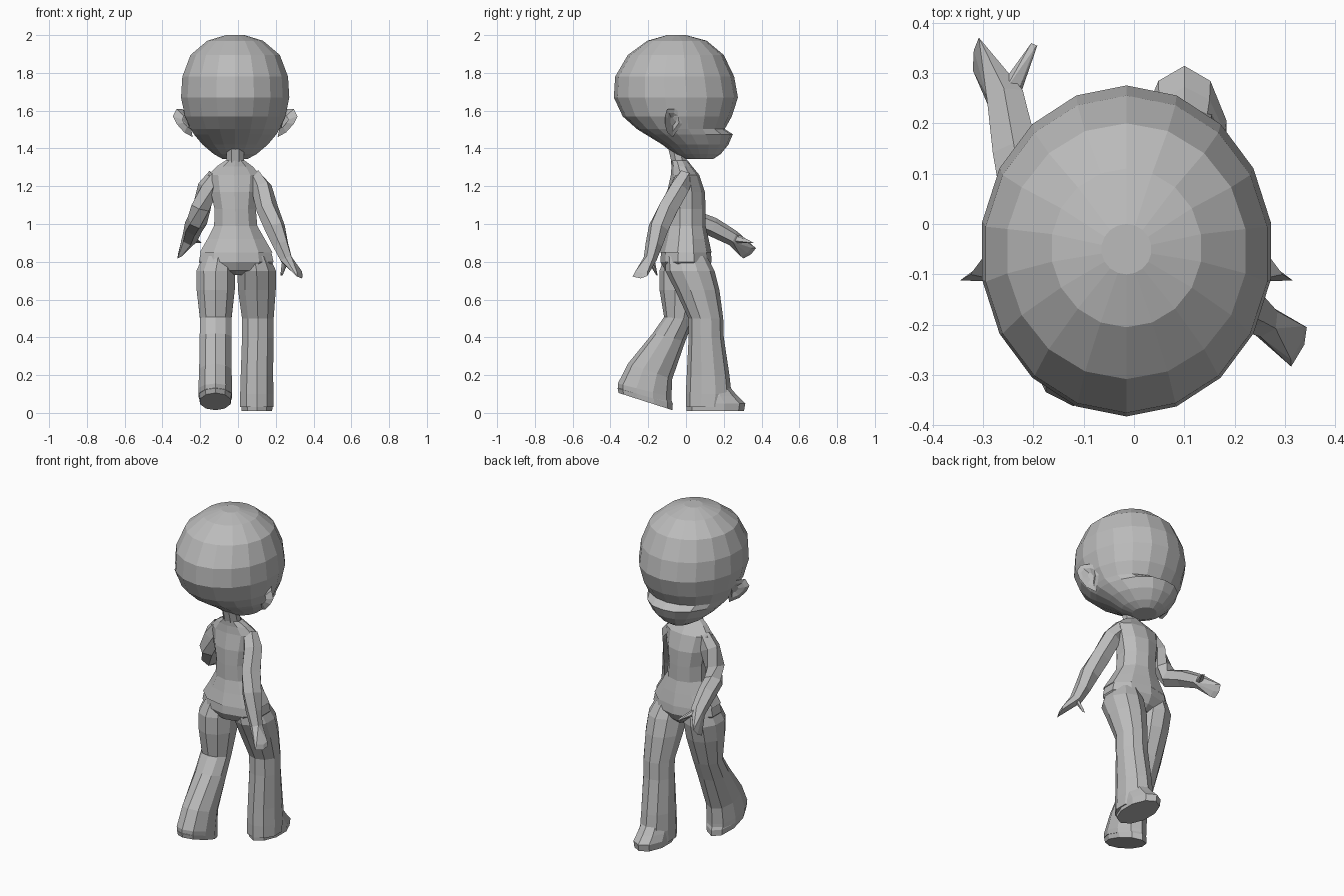
import bpy, bmesh, math
from mathutils import Vector

if "Cube" in bpy.data.objects:
    bpy.data.objects.remove(bpy.data.objects["Cube"])

grey = bpy.data.materials.new("plain grey")
grey.diffuse_color = (0.5, 0.5, 0.5, 1)
grey.use_nodes = True
grey.node_tree.nodes["Principled BSDF"].inputs["Base Color"].default_value = grey.diffuse_color


def finish(name, bm):
    bmesh.ops.recalc_face_normals(bm, faces=bm.faces)
    me = bpy.data.meshes.new(name)
    bm.to_mesh(me)
    bm.free()
    me.materials.append(grey)
    ob = bpy.data.objects.new(name, me)
    bpy.context.collection.objects.link(ob)
    return ob


def skin(bm, rings, caps=(True, True)):
    """Bridge rings of points; cap the first and last ring where asked."""
    vs = [[bm.verts.new(p) for p in r] for r in rings]
    n = len(vs[0])
    for a, b in zip(vs, vs[1:]):
        for i in range(n):
            j = (i + 1) % n
            bm.faces.new((a[i], a[j], b[j], b[i]))
    if caps[0]:
        bm.faces.new(vs[0])
    if caps[1]:
        bm.faces.new(vs[-1])


def loft(name, rows, sides, caps=(True, True)):
    """Rows: z, centre x, centre y, half width, half depth, optional slope along y."""
    bm = bmesh.new()
    rings = []
    for z, cx, cy, rx, ry, *slope in rows:
        s = slope[0] if slope else 0
        ring = []
        for i in range(sides):
            a = 2 * math.pi * (i + .5) / sides
            dy = ry * math.sin(a)
            ring.append((cx + rx * math.cos(a), cy + dy, z + s * dy))
        rings.append(ring)
    skin(bm, rings, caps)
    return finish(name, bm)


def tube(bm, pts, sides=6):
    """Open tube; points are x, y, z, radius."""
    rings = []
    for i, p in enumerate(pts):
        a, b = pts[max(i - 1, 0)], pts[min(i + 1, len(pts) - 1)]
        q = (Vector(b[:3]) - Vector(a[:3])).to_track_quat('Z', 'X')
        rings.append([Vector(p[:3]) + q @ Vector((p[3] * math.cos(t), p[3] * math.sin(t), 0))
                      for t in (2 * math.pi * k / sides for k in range(sides))])
    skin(bm, rings, (False, False))
    return rings[-1]


def hull(bm, pts):
    """Convex block round a set of points."""
    vs = [bm.verts.new(p) for p in pts]
    res = bmesh.ops.convex_hull(bm, input=vs)
    junk = [g for g in res["geom_interior"] if isinstance(g, bmesh.types.BMVert)]
    bmesh.ops.delete(bm, geom=junk, context='VERTS')


# head: big faceted ball; rows are z, y min, y max, half width
head = [(2.0, -.10, .0, .05), (1.97, -.205, .11, .15), (1.895, -.308, .2, .24),
        (1.78, -.375, .255, .284), (1.67, -.382, .275, .291), (1.57, -.335, .243, .27),
        (1.503, -.26, .205, .238), (1.475, -.215, .2, .222), (1.42, -.125, .19, .175),
        (1.37, -.06, .165, .115), (1.343, .0, .135, .065)]
ob = loft("head", [(z, -.015, (a + b) / 2, w, (b - a) / 2) for z, a, b, w in head], 18)
# pull the lip forward, fading out towards the cheeks
for v in ob.data.vertices:
    if v.co.z < 1.49 and v.co.y > .08:
        fade = min(1, (v.co.y - .08) / .1)
        v.co.y += fade * max(0, .048 - abs(v.co.z - 1.475) * .25)

# ears: hollow dishes that flare backwards
rim = [(.225, -.07, 1.46), (.27, -.10, 1.485), (.31, -.112, 1.53), (.33, -.112, 1.57),
       (.31, -.10, 1.61), (.28, -.06, 1.61), (.262, -.025, 1.59), (.25, -.02, 1.53)]
for side, sign in (("left", -1), ("right", 1)):
    bm = bmesh.new()
    place = lambda p: Vector((-.015 + sign * p[0], p[1], p[2]))
    hollow, back = Vector((.275, -.07, 1.545)), Vector((.24, -.115, 1.54))
    sets = [[back.lerp(Vector(p), .45) for p in rim], rim,
            [hollow.lerp(Vector(p), .65) for p in rim],
            [hollow.lerp(Vector(p), .3) - Vector((.015, 0, 0)) for p in rim]]
    skin(bm, [[place(p) for p in s] for s in sets], (False, True))
    finish(side + "_ear", bm)

# neck, shirt and trouser seat
loft("neck", [(1.40, -.015, -.05, .05, .048), (1.325, -.015, -.035, .05, .044)], 8,
     (False, False))
loft("shirt", [(1.335, -.015, -.035, .055, .045), (1.305, -.018, -.022, .1, .055),
               (1.26, -.02, -.005, .145, .075), (1.17, -.018, .0, .132, .1),
               (1.08, -.015, .0, .115, .104), (.99, -.012, .0, .12, .104),
               (.92, -.01, .0, .16, .12), (.85, -.01, -.002, .202, .137)], 10, (False, False))
loft("trouser_seat", [(.852, -.01, .0, .196, .132), (.80, -.01, .0, .208, .136),
                      (.755, -.01, .0, .17, .11), (.73, -.01, .01, .06, .07)], 10,
     (False, True))

# flared trouser legs, the right one forward and the left one trailing
loft("right_leg", [(.83, .085, .0, .085, .11), (.75, .099, .022, .108, .13),
                   (.65, .1, .06, .105, .117), (.5, .105, .105, .088, .092),
                   (.4, .105, .107, .088, .093), (.2, .1, .117, .09, .113),
                   (.1, .1, .12, .093, .121), (.03, .1, .112, .093, .112)], 10, (False, True))
loft("left_leg", [(.83, -.105, .0, .085, .112), (.75, -.118, -.008, .108, .133),
                  (.65, -.118, -.02, .106, .12), (.5, -.118, -.037, .088, .079, -.1),
                  (.4, -.118, -.09, .089, .086, -.25), (.22, -.12, -.19, .09, .117, -.35),
                  (.12, -.12, -.219, .094, .142, -.25), (.09, -.12, -.219, .092, .142, -.3)],
     10, (False, True))

# shoes
loft("right_shoe", [(.01, .1, .155, .085, .152), (.05, .1, .157, .088, .157),
                    (.09, .1, .14, .085, .132), (.14, .1, .125, .075, .105)], 10, (True, False))
loft("left_shoe", [(.06, -.12, -.214, .085, .143, -.32), (.09, -.12, -.216, .09, .146, -.28),
                   (.13, -.12, -.215, .08, .12, -.15)], 10, (True, False))

# arms ending in a flat mitten with a pointed thumb
arms = {
    "left": ([(-.115, -.005, 1.255, .045), (-.16, .0, 1.19, .056), (-.195, .005, 1.09, .056),
              (-.215, .045, 1.02, .054), (-.235, .14, .985, .051), (-.255, .25, .925, .042)],
             [(-.308, .37, .872), (-.318, .345, .84), (-.32, .305, .818)], (-.198, .354, .9)),
    "right": ([(.08, -.005, 1.255, .045), (.125, -.035, 1.19, .056), (.155, -.095, 1.08, .058),
               (.195, -.145, .98, .056), (.225, -.17, .89, .045), (.255, -.19, .815, .035)],
              [(.312, -.283, .722), (.338, -.24, .712), (.343, -.205, .725)], (.23, -.155, .728)),
}
for side, (path, tips, thumb) in arms.items():
    bm = bmesh.new()
    wrist_ring = tube(bm, path)
    wrist = Vector(path[-1][:3])
    tips = [Vector(t) for t in tips]
    thick = Vector((.012, -.006, -.006)) if side == "left" else Vector((.008, 0, .012))
    hull(bm, wrist_ring + tips + [t.lerp(wrist, .15) + thick for t in tips])
    thumb = Vector(thumb)
    hull(bm, [wrist.lerp(p, .7) for p in wrist_ring]
         + [thumb + Vector(d) for d in ((.006, 0, 0), (-.006, .005, 0), (0, -.006, .006))])
    finish(side + "_arm", bm)
